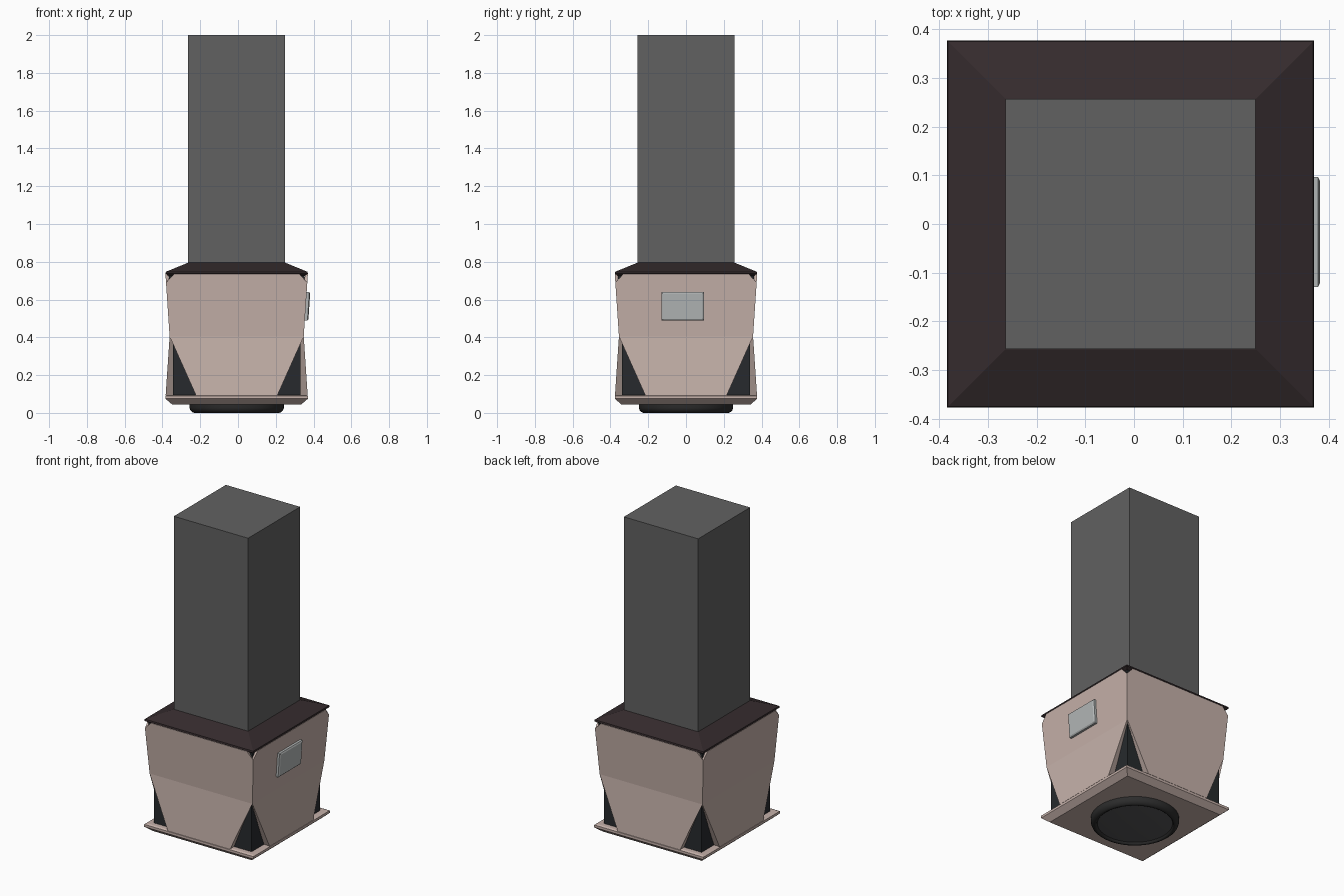
import bpy, bmesh, math

if "Cube" in bpy.data.objects:
    bpy.data.objects.remove(bpy.data.objects["Cube"])

CX = -0.007  # body axis; the wall plate overhangs on +x


def material(name, rgb):
    m = bpy.data.materials.new(name)
    m.diffuse_color = (*rgb, 1)
    m.use_nodes = True
    m.node_tree.nodes["Principled BSDF"].inputs["Base Color"].default_value = m.diffuse_color
    return m


SHELL = material("pale_shell", (0.56, 0.44, 0.40))
ROOF = material("dark_brown", (0.035, 0.024, 0.026))
DARK = material("dark_frame", (0.02, 0.023, 0.026))
COLUMN = material("column_grey", (0.12, 0.12, 0.12))
RUBBER = material("black_ring", (0.025, 0.025, 0.025))
LENS = material("lens_grey", (0.09, 0.09, 0.095))
PLATE = material("plate_grey", (0.45, 0.47, 0.47))


def make(name, verts, faces, mat):
    me = bpy.data.meshes.new(name)
    me.from_pydata(verts, [], faces)
    bm = bmesh.new()
    bm.from_mesh(me)
    bmesh.ops.recalc_face_normals(bm, faces=bm.faces)
    bm.to_mesh(me)
    bm.free()
    ob = bpy.data.objects.new(name, me)
    ob.location.x = CX
    me.materials.append(mat)
    bpy.context.collection.objects.link(ob)
    return ob


def stack(name, rings, mat, sides=4):
    """Closed solid from (radius, z) rings; square rings take the half-width."""
    r0 = math.sqrt(2) if sides == 4 else 1
    verts, faces = [], []
    for r, z in rings:
        for i in range(sides):
            a = 2 * math.pi * i / sides + math.pi / 4
            verts.append((r * r0 * math.cos(a), r * r0 * math.sin(a), z))
    for k in range(len(rings) - 1):
        for i in range(sides):
            j = (i + 1) % sides
            a, b = k * sides, (k + 1) * sides
            faces.append((a + i, a + j, b + j, b + i))
    faces += [tuple(range(sides)), tuple(range(len(verts) - sides, len(verts)))]
    return make(name, verts, faces, mat)


def smooth(ob, angle):
    bpy.ops.object.select_all(action='DESELECT')
    ob.select_set(True)
    bpy.context.view_layer.objects.active = ob
    bpy.ops.object.shade_smooth_by_angle(angle=math.radians(angle))


# Column, sloped roof, inner frame and base tray
stack("column", [(0.2565, 0.76), (0.2565, 2.0)], COLUMN)
stack("roof", [(0.36, 0.725), (0.377, 0.737), (0.375, 0.747), (0.2575, 0.795)], ROOF)
stack("inner_frame", [(0.338, 0.08), (0.338, 0.405), (0.36, 0.728)], DARK)
stack("base_tray", [(0.342, 0.045), (0.377, 0.075), (0.377, 0.09), (0.365, 0.095)], SHELL)

# Four bent wall panels with cut-away corners: (half width, z, outer, inner depth)
rows = [(0.215, 0.092, 0.376, 0.336), (0.355, 0.405, 0.355, 0.336),
        (0.374, 0.69, 0.374, 0.357), (0.332, 0.735, 0.377, 0.362)]
verts, faces = [], []
for w, z, outer, inner in rows:
    v = w * 0.96 if w > 0.34 else w
    verts += [(-w, -outer, z), (w, -outer, z), (v, -inner, z), (-v, -inner, z)]
for k in range(0, 12, 4):
    for i in range(4):
        j = (i + 1) % 4
        faces.append((k + i, k + j, k + 4 + j, k + 4 + i))
faces += [(0, 1, 2, 3), (12, 13, 14, 15)]
for n, side in enumerate(("front", "right", "back", "left")):
    make(side + "_wall", verts, faces, SHELL).rotation_euler.z = n * math.pi / 2

# Round foot ring with a shallow dished lens
foot = stack("foot_ring", [(0.25, 0.05), (0.25, 0.026), (0.245, 0.013), (0.235, 0.004),
                           (0.225, 0.0), (0.217, 0.004), (0.212, 0.016)], RUBBER, 48)
smooth(foot, 50)
lens = stack("foot_lens", [(0.213, 0.04), (0.213, 0.013), (0.16, 0.008), (0.1, 0.005),
                           (0.05, 0.0035), (0.01, 0.003)], LENS, 48)
smooth(lens, 40)

# Tilted plate on the right wall, with chamfered edge
verts, faces = [], []
for grow, x in ((0, -0.006), (0, 0.009), (-0.008, 0.014)):
    for y, z in ((-1, -1), (1, -1), (1, 1), (-1, 1)):
        verts.append((x, y * (0.113 + grow), z * (0.075 + grow)))
for k in (0, 4):
    for i in range(4):
        j = (i + 1) % 4
        faces.append((k + i, k + j, k + 4 + j, k + 4 + i))
faces += [(0, 1, 2, 3), (8, 9, 10, 11)]
plate = make("wall_plate", verts, faces, PLATE)
plate.location = (0.3635, -0.0165, 0.565)
plate.rotation_euler.y = math.atan2(0.022, 0.33)
